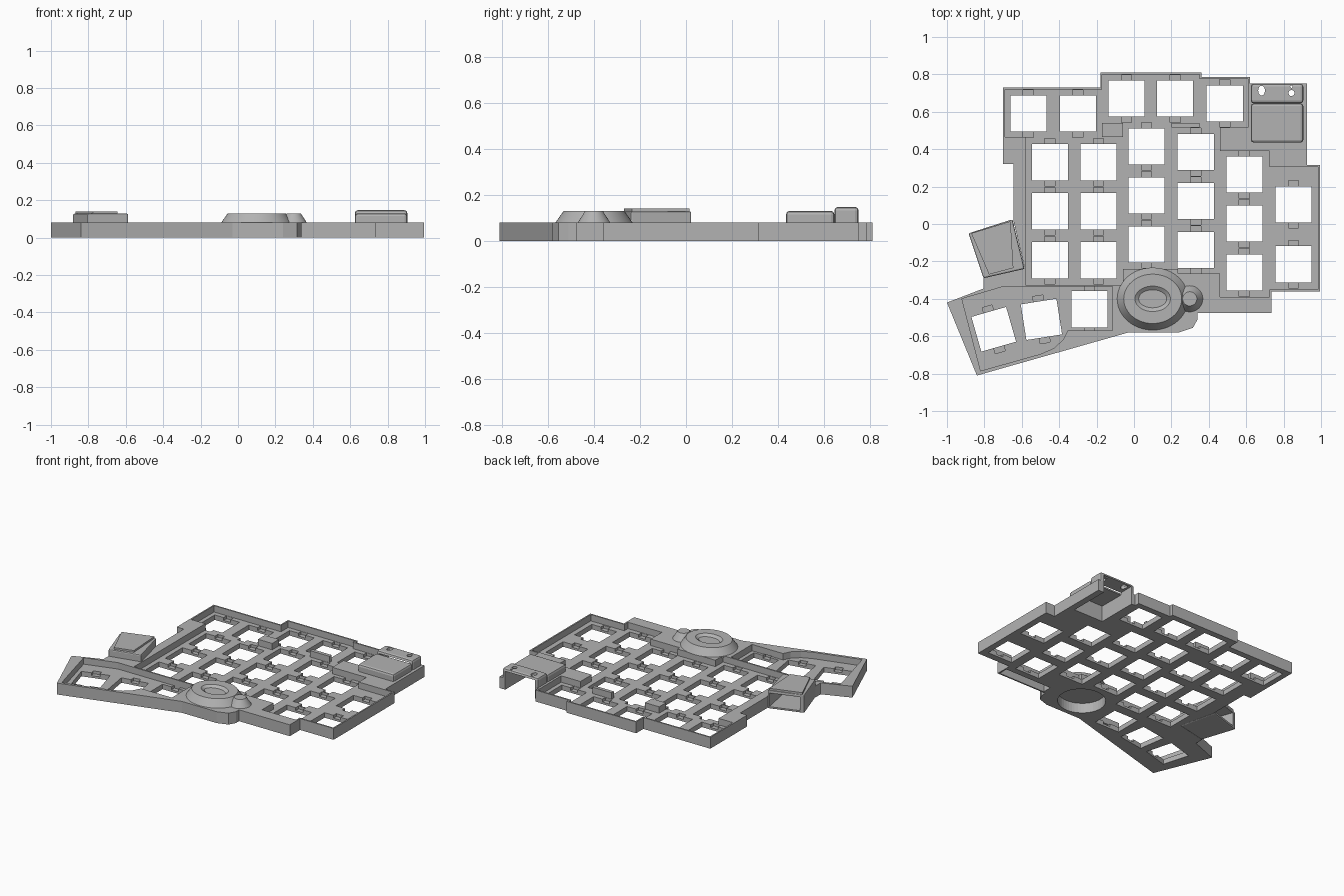
import bpy, bmesh
from math import radians, cos, sin, pi
from mathutils import Matrix, Vector

if "Cube" in bpy.data.objects:
    bpy.data.objects.remove(bpy.data.objects["Cube"])

grey = bpy.data.materials.new("matte grey")
grey.use_nodes = True
grey.diffuse_color = (0.45, 0.45, 0.45, 1)
grey.node_tree.nodes["Principled BSDF"].inputs["Base Color"].default_value = grey.diffuse_color

TOP, PLATE = 0.08, 0.035


def finish(name, bm):
    bmesh.ops.recalc_face_normals(bm, faces=bm.faces)
    mesh = bpy.data.meshes.new(name)
    bm.to_mesh(mesh)
    bm.free()
    mesh.materials.append(grey)
    obj = bpy.data.objects.new(name, mesh)
    bpy.context.collection.objects.link(obj)
    return obj


def add_prism(bm, points, z0, z1):
    face = bm.faces.new([bm.verts.new((x, y, z0)) for x, y in points])
    up = bmesh.ops.extrude_face_region(bm, geom=[face])["geom"]
    bmesh.ops.translate(bm, vec=(0, 0, z1 - z0),
                        verts=[v for v in up if isinstance(v, bmesh.types.BMVert)])


def prisms(name, shapes, z0, z1):
    bm = bmesh.new()
    for points in shapes:
        add_prism(bm, points, z0, z1)
    return finish(name, bm)


def rect(x0, x1, y0, y1):
    return [(x0, y0), (x1, y0), (x1, y1), (x0, y1)]


def turned_rect(x, y, w, h, angle):
    rot = Matrix.Rotation(radians(angle), 2)
    return [tuple(rot @ Vector(p) + Vector((x, y)))
            for p in rect(-w / 2, w / 2, -h / 2, h / 2)]


def oval(x, y, rx, ry, n=48):
    return [(x + rx * cos(2 * pi * i / n), y + ry * sin(2 * pi * i / n)) for i in range(n)]


def apply_mod(obj, mod):
    bpy.context.view_layer.objects.active = obj
    bpy.ops.object.modifier_apply(modifier=mod.name)


def cut(obj, cutter):
    cutter.hide_render = True
    mod = obj.modifiers.new("cut", "BOOLEAN")
    mod.operation, mod.solver, mod.object = "DIFFERENCE", "EXACT", cutter
    apply_mod(obj, mod)
    bpy.data.objects.remove(cutter)


def bevel(obj, width, segments=2):
    mod = obj.modifiers.new("soft edges", "BEVEL")
    mod.width, mod.segments = width, segments
    apply_mod(obj, mod)


# Case body: the outline of the whole half, extruded
outline = [(-0.70, 0.73), (-0.18, 0.73), (-0.18, 0.81), (0.36, 0.81), (0.36, 0.785),
           (0.62, 0.785), (0.62, 0.75), (0.925, 0.75), (0.925, 0.315), (0.995, 0.315),
           (0.995, -0.36), (0.735, -0.36), (0.735, -0.475), (0.34, -0.475),
           (0.34, -0.51), (0.315, -0.555), (0.24, -0.58), (-0.03, -0.58),
           (-0.84, -0.81), (-1.0, -0.42), (-0.805, -0.345), (-0.805, -0.285),
           (-0.585, -0.235), (-0.645, 0.02), (-0.645, 0.32), (-0.70, 0.32)]
case = prisms("case_body", [outline], 0, TOP)

# Sunken key beds
main_bed = [(-0.69, 0.72), (-0.17, 0.72), (-0.17, 0.80), (0.35, 0.80), (0.35, 0.775),
            (0.61, 0.775), (0.61, 0.515), (0.46, 0.515), (0.46, 0.39), (0.725, 0.39),
            (0.725, 0.305), (0.985, 0.305), (0.985, -0.35), (0.725, -0.35),
            (0.725, -0.39), (0.46, -0.39), (0.46, -0.265), (0.235, -0.265),
            (0.235, -0.24), (-0.06, -0.24), (-0.06, -0.325), (-0.58, -0.325),
            (-0.58, 0.465), (-0.69, 0.465)]
thumb_bed = [(-0.92, -0.40), (-0.70, -0.335), (-0.115, -0.335), (-0.115, -0.57),
             (-0.355, -0.57), (-0.38, -0.62), (-0.43, -0.665), (-0.50, -0.695),
             (-0.82, -0.785)]
cut(case, prisms("bed_cutter", [main_bed, thumb_bed], PLATE, 0.2))

# Key openings: columns as x, top y and count, then the fanned thumb keys
columns = [(-0.565, 0.59, 1), (-0.30, 0.59, 1), (-0.04, 0.67, 1), (0.22, 0.67, 1),
           (0.485, 0.645, 1), (-0.45, 0.33, 3), (-0.19, 0.33, 3), (0.067, 0.415, 3),
           (0.33, 0.385, 3), (0.59, 0.265, 3), (0.853, 0.105, 1), (0.853, -0.215, 1)]
keys = [(x, y - 0.262 * i, 0) for x, y, n in columns for i in range(n)]
keys += [(-0.238, -0.456, 0), (-0.495, -0.51, 9), (-0.75, -0.563, 16)]
cut(case, prisms("clip_cutter", [turned_rect(x, y, 0.055, 0.255, a) for x, y, a in keys],
                 0.015, PLATE + 0.002))
cut(case, prisms("key_cutter", [turned_rect(x, y, 0.193, 0.193, a) for x, y, a in keys],
                 -0.1, 0.2))

# Hollows on the underside: front lip, dial well and controller bay
cut(case, prisms("lip_cutter", [rect(0.36, 0.725, -0.465, -0.40)], -0.1, 0.05))
cut(case, prisms("well_cutter", [oval(0.10, -0.40, 0.155, 0.15)], -0.1, 0.07))
bay = rect(0.65, 0.88, 0.46, 0.9)
cut(case, prisms("bay_cutter", [bay], -0.1, 0.2))

# Raised blocks inside the main bed
prisms("bed_blocks", [rect(-0.17, -0.06, 0.465, 0.54), rect(0.20, 0.35, 0.515, 0.54)],
       PLATE - 0.005, TOP)

# Controller cover: low slab and taller rear hood, open underneath and behind
for name, y0, y1, z1 in (("controller_slab", 0.435, 0.645, 0.13),
                         ("controller_hood", 0.645, 0.75, 0.147)):
    part = prisms(name, [rect(0.625, 0.905, y0, y1)], TOP - 0.02, z1)
    bevel(part, 0.015)
    cut(part, prisms("bay_cutter", [rect(0.65, 0.88, 0.46, 0.9)], -0.1, z1 - 0.018))
    if name == "controller_hood":
        holes = [oval(0.682, 0.713, 0.018, 0.026, 20), oval(0.842, 0.70, 0.016, 0.016, 20),
                 oval(0.842, 0.735, 0.007, 0.007, 12)]
        cut(part, prisms("hole_cutter", holes, 0.1, 0.2))

# Side socket: turned housing with a tunnel and a tapered top
socket = prisms("side_socket", [[(-0.885, -0.05), (-0.65, 0.025), (-0.585, -0.24),
                                 (-0.805, -0.29)]], 0, 0.128)
bevel(socket, 0.008)
cut(socket, prisms("tunnel_cutter", [[(-0.87, 0.0), (-0.67, 0.06), (-0.62, -0.21),
                                      (-0.785, -0.25)]], 0.015, 0.11))
prisms("socket_top", [[(-0.87, -0.05), (-0.66, 0.015), (-0.645, -0.235), (-0.775, -0.27)]],
       0.12, 0.141)


# Dial mount: tapered ovals, the main one with a dished centre
def tapered(name, x, y, rings):
    bm = bmesh.new()
    loops = [[bm.verts.new((px, py, z)) for px, py in oval(x, y, rx, ry)]
             for rx, ry, z in rings]
    for a, b in zip(loops, loops[1:]):
        for i in range(len(a)):
            j = (i + 1) % len(a)
            bm.faces.new((a[i], a[j], b[j], b[i]))
    bm.faces.new(loops[0])
    bm.faces.new(loops[-1])
    return finish(name, bm)


dial = tapered("dial_mount", 0.10, -0.40,
               [(0.19, 0.167, 0.07), (0.19, 0.167, TOP), (0.155, 0.132, 0.13),
                (0.095, 0.068, 0.13), (0.075, 0.048, 0.115)])
bump = tapered("dial_side_bump", 0.298, -0.40,
               [(0.07, 0.07, 0.07), (0.07, 0.07, TOP), (0.038, 0.038, 0.13)])
for obj in (dial, bump):
    bpy.ops.object.select_all(action="DESELECT")
    obj.select_set(True)
    bpy.context.view_layer.objects.active = obj
    bpy.ops.object.shade_smooth_by_angle(angle=radians(25))
